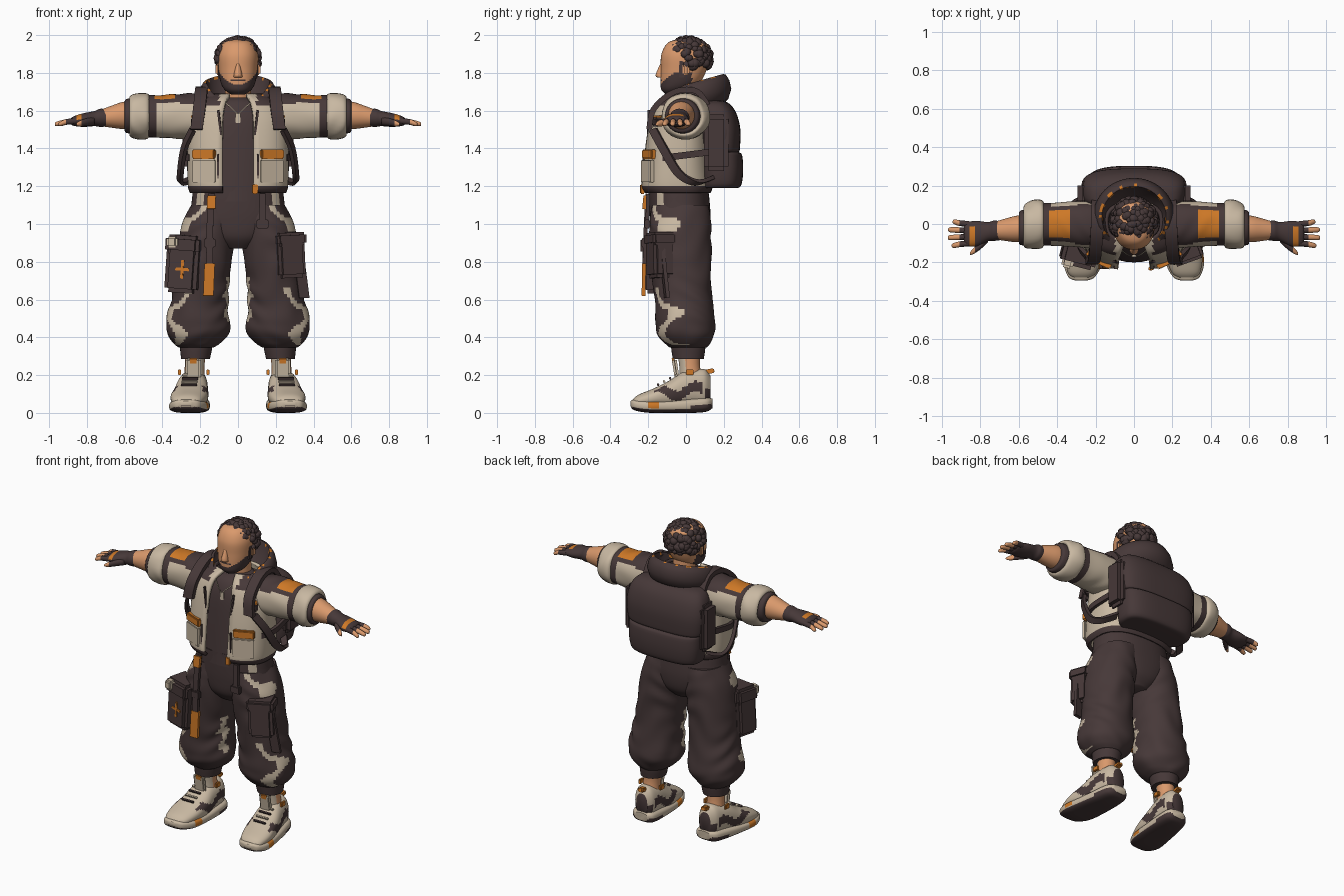
import bpy, bmesh, math, random
from mathutils import Vector, Euler

if "Cube" in bpy.data.objects:
    bpy.data.objects.remove(bpy.data.objects["Cube"])
random.seed(4)


def make_mat(name, rgb):
    m = bpy.data.materials.new(name)
    m.use_nodes = True
    m.diffuse_color = (*rgb, 1)
    m.node_tree.nodes["Principled BSDF"].inputs["Base Color"].default_value = (*rgb, 1)
    return m


MATS = [make_mat("dark_brown", (.062, .04, .04)), make_mat("cream", (.58, .48, .36)),
        make_mat("orange", (.62, .19, .02)), make_mat("skin", (.7, .32, .15))]
DARK, CREAM, ORANGE, SKIN = range(4)


def finish(bm, name, col, s=1, smooth=True):
    """Mirror by s, colour by constant or rule, and link the object."""
    bmesh.ops.recalc_face_normals(bm, faces=bm.faces)
    for f in bm.faces:
        f.material_index = col(f.calc_center_median(), f.normal) if callable(col) else col
        f.smooth = smooth
    if s < 0:
        for v in bm.verts:
            v.co.x *= -1
        bmesh.ops.reverse_faces(bm, faces=bm.faces)
    me = bpy.data.meshes.new(name)
    bm.to_mesh(me)
    bm.free()
    for m in MATS:
        me.materials.append(m)
    ob = bpy.data.objects.new(name, me)
    bpy.context.collection.objects.link(ob)
    if smooth:
        me.set_sharp_from_angle(angle=math.radians(50))
    return ob


def spline(rows, sub):
    """Catmull-Rom interpolation of equal-length tuples."""
    out, n = [], len(rows)
    for i in range(n - 1):
        p = [rows[max(i - 1, 0)], rows[i], rows[i + 1], rows[min(i + 2, n - 1)]]
        for k in range(sub):
            t = k / sub
            out.append([b + .5 * t * (c - a + t * (2*a - 5*b + 4*c - d + t * (3*(b - c) + d - a)))
                        for a, b, c, d in zip(*p)])
    return out + [list(rows[-1])]


def loft(name, rings, col, axis="z", s=1, power=2, seg=32, sub=4, folds=0, gap=0):
    """Skin rings of (position, centre u, centre v, radius u, radius v)."""
    bm, grid = bmesh.new(), []
    for t, u, v, ru, rv in spline(rings, sub):
        row = []
        for j in range(seg):
            a = math.tau * j / seg - math.pi / 2
            k = 1 + folds * math.sin(38 * t + 3 * math.sin(2 * a + 9 * t)) * math.cos(a - 6 * t)
            cu, sv = math.cos(a), math.sin(a)
            x = u + ru * k * math.copysign(abs(cu) ** (2 / power), cu)
            y = v + rv * k * math.copysign(abs(sv) ** (2 / power), sv)
            row.append(bm.verts.new({"z": (x, y, t), "x": (t, x, y), "y": (x, t, y)}[axis]))
        grid.append(row)
    for a, b in zip(grid, grid[1:]):
        for j in range(gap, seg - gap):
            k = (j + 1) % seg
            bm.faces.new((a[j], a[k], b[k], b[j]))
    if not gap:
        bm.faces.new(grid[0])
        bm.faces.new(grid[-1])
    return finish(bm, name, col, s)


def box(name, loc, size, col, s=1, rot=(0, 0, 0), bevel=.2):
    bm = bmesh.new()
    bmesh.ops.create_cube(bm, size=1)
    for v in bm.verts:
        v.co = Vector(a * b for a, b in zip(v.co, size))
    bmesh.ops.bevel(bm, geom=bm.edges[:], offset=bevel * min(size), segments=2, affect="EDGES")
    m = Euler(rot).to_matrix()
    for v in bm.verts:
        v.co = m @ v.co + Vector(loc)
    return finish(bm, name, col, s)


def ribbon(name, pts, side, width, col, s=1, thick=.02):
    """Flat strap following points, wide along the side direction."""
    bm, rows = bmesh.new(), []
    path = [Vector(p) for p in spline(pts, 6)]
    side = Vector(side).normalized() * width / 2
    for i, p in enumerate(path):
        d = path[min(i + 1, len(path) - 1)] - path[max(i - 1, 0)]
        n = d.cross(side).normalized() * thick / 2
        rows.append([bm.verts.new(p + q) for q in (side + n, n - side, -side - n, side - n)])
    for a, b in zip(rows, rows[1:]):
        for j in range(4):
            bm.faces.new((a[j], a[j - 1], b[j - 1], b[j]))
    bm.faces.new(rows[0])
    bm.faces.new(rows[-1])
    return finish(bm, name, col, s)


def stick(name, target, x, z, size, col, tilt=0):
    """Place a small plate on the front surface of a target."""
    bpy.context.view_layer.update()
    hit, p, n, _ = target.ray_cast(Vector((x, -1, z)), Vector((0, 1, 0)))
    if hit:
        box(name, p, size, col, rot=(0, tilt, math.atan2(n.x, -n.y)))


# Head with beard, nose, ears and curly hair
def face_rule(c, n):
    beard = 1.685 < c.z < 1.735 + 7 * c.x ** 2 and c.y < .03
    moustache = abs(c.z - 1.762) < .006 and abs(c.x) < .045 and c.y < 0
    return DARK if beard or moustache else SKIN


loft("head", [(1.685, 0, -.07, .035, .035), (1.71, 0, -.055, .07, .075), (1.75, 0, -.03, .092, .105),
              (1.82, 0, -.012, .104, .122), (1.9, 0, -.005, .106, .125), (1.96, 0, .005, .08, .1),
              (1.98, 0, .01, .03, .04)], face_rule, power=2.2, seg=48, sub=8)
loft("neck", [(1.58, 0, .03, .085, .08), (1.66, 0, .02, .07, .07), (1.8, 0, .01, .07, .07)], SKIN)
loft("nose", [(1.775, 0, -.13, .022, .02), (1.79, 0, -.135, .022, .026), (1.85, 0, -.12, .01, .015)], SKIN)
bm = bmesh.new()
for i in range(230):
    h = random.uniform(-.45, 1)
    a = random.uniform(0, math.tau)
    r = math.sqrt(1 - h * h)
    p = Vector((.108 * r * math.cos(a), .012 + .112 * r * math.sin(a), 1.875 + .1 * h))
    if p.y < -.045 and p.z < 1.915:
        continue
    if p.y < .0 and p.z < 1.87:
        continue
    made = bmesh.ops.create_icosphere(bm, subdivisions=2, radius=random.uniform(.018, .027))
    for v in made["verts"]:
        v.co = v.co + p
finish(bm, "curly_hair", DARK)
for s in (1, -1):
    box("ear", (.108, .0, 1.82), (.02, .035, .06), SKIN, s, bevel=.4)
    box("sideburn", (.1, -.022, 1.82), (.014, .03, .09), DARK, s)

# Hood with a bright rim, open at the front
bm, rows = bmesh.new(), []
for i in range(61):
    a = -math.pi / 2 + .5 + (math.tau - 1) * i / 60
    back = math.sin(a)
    z = 1.745 + .045 * back - .09 * max(0, -back - .3)
    prof = [(.9, -.16), (1.12, -.13), (1.22, -.075), (1.16, -.03), (1.05, 0), (.96, .004),
            (.93, -.012), (.84, -.07), (.62, -.12)]
    rows.append([bm.verts.new((.175 * k * math.cos(a), .035 + .168 * k * back, z + d)) for k, d in prof])
rim = set()
for a, b in zip(rows, rows[1:]):
    for j in range(len(a) - 1):
        f = bm.faces.new((a[j], a[j + 1], b[j + 1], b[j]))
        if j in (4, 5):
            rim.add(tuple(f.calc_center_median()))
finish(bm, "hood", lambda c, n: ORANGE if tuple(c) in rim else DARK)

# Torso: shirt, open jacket, waistband
loft("shirt", [(1.12, 0, -.04, .22, .16), (1.35, 0, -.04, .23, .145), (1.55, 0, -.035, .2, .13),
               (1.64, 0, -.02, .14, .11), (1.67, 0, .0, .08, .085)], DARK)


def jacket_rule(c, n):
    return DARK if c.z < 1.2 or (c.z > 1.63 and abs(c.x) > .1) else CREAM


jacket = loft("jacket", [(1.165, 0, -.045, .255, .175), (1.2, 0, -.05, .265, .19), (1.3, 0, -.05, .268, .18),
                         (1.45, 0, -.045, .265, .168), (1.57, 0, -.035, .255, .155), (1.65, 0, -.02, .21, .135),
                         (1.69, 0, .01, .14, .1)], jacket_rule, power=2.6, seg=56, sub=6, gap=2)
mod = jacket.modifiers.new("thickness", "SOLIDIFY")
mod.thickness = .02
for s in (1, -1):
    stick("chest_tab", jacket, .18 * s, 1.37, (.13, .03, .05), ORANGE)
    stick("chest_pocket", jacket, .18 * s, 1.28, (.13, .018, .12), CREAM)
    stick("zip_line", jacket, .095 * s, 1.52, (.012, .016, .17), DARK, .12 * s)
    stick("pocket_seam", jacket, .105 * s, 1.29, (.01, .012, .16), DARK)
    stick("strap_buckle", jacket, .215 * s, 1.54, (.055, .06, .05), DARK)
    stick("buckle_mark", jacket, .215 * s, 1.57, (.03, .075, .01), ORANGE)
stick("hem_tab", jacket, .09, 1.185, (.03, .02, .05), ORANGE)
box("tag", (0, -.166, 1.56), (.025, .01, .05), CREAM)
for s in (1, -1):
    ribbon("tag_cord", [(.075, -.13, 1.65), (.03, -.163, 1.61), (0, -.17, 1.58)], (1, 0, 1), .008, CREAM, s, .006)

# Backpack with side flaps and straps
loft("backpack", [(1.19, 0, .17, .19, .08), (1.2, 0, .185, .235, .105), (1.28, 0, .19, .25, .113),
                  (1.365, 0, .19, .25, .107), (1.38, 0, .185, .25, .095), (1.395, 0, .185, .265, .1),
                  (1.5, 0, .18, .275, .108), (1.59, 0, .165, .26, .1), (1.64, 0, .15, .22, .075),
                  (1.655, 0, .14, .15, .04)], DARK, power=3, seg=48)
for s in (1, -1):
    box("pack_side", (.265, .16, 1.43), (.06, .13, .3), DARK, s, bevel=.4)
    ribbon("shoulder_strap", [(.19, .13, 1.6), (.19, .06, 1.7), (.195, -.06, 1.7), (.205, -.17, 1.61),
                              (.22, -.195, 1.5)], (1, 0, 0), .065, DARK, s, .03)
    ribbon("lower_strap", [(.24, -.175, 1.5), (.285, -.12, 1.4), (.305, -.04, 1.27), (.3, .05, 1.22),
                           (.24, .13, 1.24)], (.4, .9, .4), .045, DARK, s)
    ribbon("side_strap", [(.25, -.12, 1.35), (.285, -.04, 1.36), (.27, .12, 1.38)], (0, 0, 1), .035, DARK, s)


# Arms, gloves and fingers
def sleeve_rule(c, n):
    if c.z > 1.64 and c.x < .445:
        return ORANGE if .335 < c.x and -.07 < c.y < .075 else DARK
    return DARK if .43 < c.x < .475 else CREAM


for s in (1, -1):
    loft("sleeve", [(.15, -.01, 1.57, .1, .1), (.22, -.005, 1.57, .12, .12), (.32, 0, 1.57, .118, .118),
                    (.42, 0, 1.57, .112, .112), (.5, 0, 1.57, .11, .112)], sleeve_rule, "x", s, 2.2, 48, 8, .02)
    loft("rolled_cuff", [(.465, 0, 1.57, .1, .1), (.48, 0, 1.57, .125, .12), (.52, -.005, 1.57, .128, .123),
                         (.56, -.01, 1.57, .118, .115), (.575, -.01, 1.57, .1, .098), (.56, -.01, 1.57, .08, .08)],
         CREAM, "x", s, folds=.03)
    loft("cuff_lining", [(.55, -.015, 1.572, .095, .095), (.59, -.02, 1.572, .09, .09),
                         (.6, -.02, 1.572, .078, .078)], DARK, "x", s)
    loft("forearm", [(.5, -.02, 1.575, .07, .075), (.6, -.025, 1.575, .07, .073), (.67, -.03, 1.568, .058, .058),
                     (.74, -.035, 1.56, .042, .04)], SKIN, "x", s)
    loft("glove", [(.7, -.035, 1.562, .05, .046), (.73, -.035, 1.562, .053, .048), (.76, -.04, 1.558, .05, .04),
                   (.82, -.05, 1.55, .066, .036), (.87, -.052, 1.545, .062, .025), (.885, -.052, 1.543, .05, .015)],
         lambda c, n: ORANGE if .83 < c.x < .86 and n.z > .4 and c.y < -.01 else DARK, "x", s, seg=40, sub=6)
    for i, tip in enumerate((.95, .97, .968, .945)):
        y = -.1 + .033 * i
        e = y + .008 * (i - 1.5)
        loft("finger", [(.86, y, 1.545, .016, .016), (.91, (y + e) / 2, 1.54, .015, .015), (tip - .01, e, 1.53, .013, .012),
                        (tip, e, 1.528, .005, .005)],
             lambda c, n: DARK if c.x < .905 else SKIN, "x", s, seg=12)
    loft("thumb", [(.76, -.07, 1.545, .025, .022), (.8, -.11, 1.54, .022, .02), (.835, -.14, 1.532, .016, .016),
                   (.855, -.155, 1.528, .007, .007)], lambda c, n: DARK if c.x < .825 else SKIN, "x", s, seg=16)


# Trousers with zigzag side stripes
def leg_rule(c, n):
    zig = .55 + .22 * math.sin(c.z * 27)
    if (.36 < c.z < .67 or c.z > .97) and n.y < 0 and abs(n.x - zig - .1) < .13:
        return CREAM
    return CREAM if .48 < c.z < .72 and n.x < -.75 and abs(n.y + .3) < .16 else DARK


loft("hips", [(.87, 0, -.03, .08, .1), (.93, 0, -.03, .18, .145), (1.02, 0, -.03, .25, .16),
              (1.12, 0, -.035, .245, .16), (1.2, 0, -.04, .235, .155)],
     lambda c, n: CREAM if c.z > .97 and n.y < 0 and .55 < abs(n.x) < .8 else DARK, power=2.3, seg=64, sub=6)
legs = {}
for s in (1, -1):
    legs[s] = loft("trouser_leg", [(1.1, .125, -.03, .12, .15), (1, .15, -.03, .142, .163), (.85, .175, -.03, .147, .163),
                                   (.7, .19, -.02, .145, .155), (.58, .205, -.01, .153, .153), (.48, .212, -.005, .168, .158),
                                   (.42, .215, 0, .163, .152), (.37, .22, .005, .125, .122), (.345, .222, .01, .09, .095)],
                   leg_rule, "z", s, 2.1, 64, 7, .035)
    loft("trouser_cuff", [(.375, .222, .01, .088, .09), (.34, .222, .012, .085, .09), (.285, .225, .012, .076, .082)],
         DARK, "z", s)
    loft("ankle", [(.16, .232, .03, .058, .065), (.24, .23, .02, .052, .055), (.32, .225, .015, .055, .06)],
         lambda c, n: CREAM if n.y < -.35 else SKIN, "z", s)

# Hip bag, thigh pocket and hanging straps
box("hip_bag", (-.285, -.14, .77), (.175, .15, .27), DARK, rot=(0, .07, -.25), bevel=.15)
box("bag_flap", (-.28, -.145, .89), (.185, .16, .1), DARK, rot=(0, .07, -.25))
box("bag_label", (-.34, -.18, .905), (.06, .1, .06), CREAM, rot=(0, 0, -.25))
for size in ((.075, .012, .016), (.016, .012, .1)):
    box("bag_cross", (-.295, -.214, .76), size, ORANGE, rot=(0, .07, -.25))
box("thigh_pocket", (.27, -.135, .82), (.15, .12, .21), DARK, rot=(0, -.05, .35), bevel=.15)
box("pocket_flap", (.268, -.138, .92), (.165, .13, .07), DARK, rot=(0, -.05, .35))
ribbon("hanging_strap", [(.3, -.13, .95), (.325, -.12, .8), (.35, -.1, .61)], (1, .2, 0), .055, DARK)
ribbon("front_strap", [(-.14, -.205, 1.16), (-.15, -.215, .95), (-.15, -.22, .78)], (1, 0, 0), .035, DARK)
ribbon("strap_top", [(-.14, -.215, 1.15), (-.142, -.222, 1.08)], (1, 0, 0), .045, ORANGE)
ribbon("strap_end", [(-.15, -.222, .79), (-.157, -.225, .62)], (1, 0, 0), .055, ORANGE)
box("strap_clip", (-.15, -.22, .9), (.06, .03, .05), DARK)
ribbon("belt_loop", [(.13, -.2, 1.16), (.13, -.205, 1)], (1, 0, 0), .03, DARK)
box("belt_clip", (.13, -.205, 1), (.065, .03, .05), DARK)


# Trainers
def sole_rule(c, n):
    if n.z < -.4 or c.z < .02 or (c.y > .02 and c.z < .045):
        return DARK
    return ORANGE if -.2 < c.y < -.14 and c.z > .025 else CREAM


def upper_rule(c, n):
    band = .115 + .025 * math.sin(c.y * 30)
    side = abs(n.x) > .45 and -.17 < c.y < .09 and abs(c.z - band) < .028
    return DARK if side or (c.y > .1 and c.z < .13) else CREAM


for s in (1, -1):
    loft("sole", [(-.295, .275, .05, .03, .012), (-.275, .273, .043, .07, .028), (-.2, .265, .035, .1, .034),
                  (-.08, .25, .035, .098, .035), (.04, .237, .04, .088, .04), (.11, .23, .045, .075, .038),
                  (.14, .226, .05, .045, .025)], sole_rule, "y", s, 3, 40, 6)
    loft("shoe_upper", [(-.28, .274, .055, .045, .018), (-.25, .27, .062, .075, .035), (-.17, .262, .08, .095, .05),
                        (-.09, .25, .095, .093, .075), (-.02, .243, .12, .083, .095), (.05, .235, .13, .075, .1),
                        (.1, .231, .13, .065, .1), (.13, .228, .125, .04, .07)], upper_rule, "y", s, 2.3, 48, 7)
    box("tongue", (.237, -.055, .235), (.08, .025, .11), CREAM, s, rot=(.15, 0, 0), bevel=.4)
    box("tongue_label", (.236, -.068, .275), (.04, .012, .03), ORANGE, s, rot=(.15, 0, 0))
    box("heel_tab", (.228, .125, .22), (.035, .05, .025), ORANGE, s, rot=(.2, 0, 0))
    for dx in (-.075, .075):
        box("side_tab", (.235 + dx, .02, .215), (.016, .04, .03), ORANGE, s)
    for i in range(4):
        box("lace", (.25 + .003 * i, -.052 - .032 * i, .2 - .017 * i), (.085, .012, .014), DARK if i % 2 else CREAM, s, rot=(.5, 0, 0))
